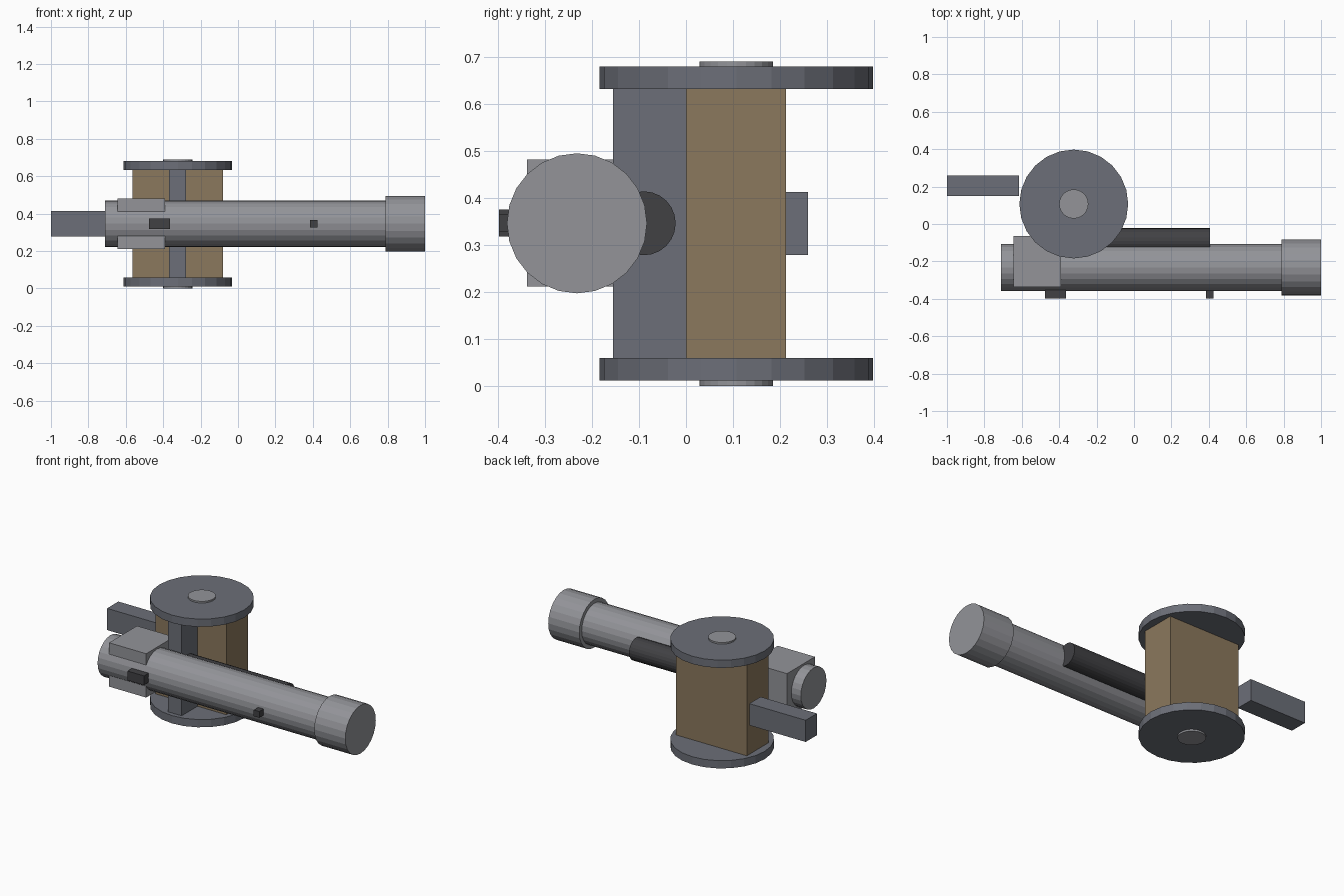
import bpy, bmesh, math
from mathutils import Matrix, Vector

if "Cube" in bpy.data.objects:
    bpy.data.objects.remove(bpy.data.objects["Cube"])


def material(name, rgb):
    """Flat colour given as display values, stored as linear."""
    m = bpy.data.materials.new(name)
    m.diffuse_color = [((c / 255 + 0.055) / 1.055) ** 2.4 for c in rgb] + [1]
    m.use_nodes = True
    m.node_tree.nodes["Principled BSDF"].inputs["Base Color"].default_value = m.diffuse_color
    return m


STEEL = material("light steel", (147, 148, 153))
IRON = material("blue grey iron", (108, 111, 120))
WOOD = material("tan wood", (139, 120, 93))
DARK = material("dark metal", (65, 65, 68))


def finish(name, bm, mat):
    bmesh.ops.recalc_face_normals(bm, faces=bm.faces)
    mesh = bpy.data.meshes.new(name)
    bm.to_mesh(mesh)
    bm.free()
    mesh.materials.append(mat)
    ob = bpy.data.objects.new(name, mesh)
    bpy.context.collection.objects.link(ob)
    return ob


def box(name, lo, hi, mat):
    lo, hi = Vector(lo), Vector(hi)
    bm = bmesh.new()
    bmesh.ops.create_cube(bm, size=1, matrix=Matrix.Translation((lo + hi) / 2)
                          @ Matrix.Diagonal((*(hi - lo), 1)))
    return finish(name, bm, mat)


def cylinder(name, axis, start, end, centre, radius, mat, sides=24):
    """Cylinder along x or z; centre gives the other two coordinates."""
    mid = (start + end) / 2
    if axis == 'x':
        place = Matrix.Translation((mid, *centre)) @ Matrix.Rotation(math.pi / 2, 4, 'Y')
    else:
        place = Matrix.Translation((*centre, mid))
    bm = bmesh.new()
    bmesh.ops.create_cone(bm, cap_ends=True, segments=sides, radius1=radius,
                          radius2=radius, depth=end - start, matrix=place)
    return finish(name, bm, mat)


# Upright pedestal: two discs with hubs, wooden core and a front web
PIVOT = (-0.322, 0.107)
for label, z0, z1, h0, h1 in (("lower", 0.011, 0.059, 0.0, 0.03),
                              ("upper", 0.632, 0.680, 0.66, 0.69)):
    cylinder(label + "_disc", 'z', z0, z1, PIVOT, 0.291, IRON)
    cylinder(label + "_hub", 'z', h0, h1, PIVOT, 0.078, STEEL)
box("wooden_core", (-0.565, 0.0, 0.059), (-0.08, 0.213, 0.632), WOOD)
box("front_web", (-0.37, -0.155, 0.059), (-0.277, 0.0, 0.632), IRON)

# Side arm
box("side_arm", (-1.0, 0.15, 0.279), (-0.615, 0.26, 0.413), IRON)

# Long tube with end collar and rear block
AXIS = (-0.232, 0.346)
cylinder("long_tube", 'x', -0.71, 0.79, AXIS, 0.125, STEEL)
cylinder("end_collar", 'x', 0.788, 1.0, AXIS, 0.149, STEEL)
box("rear_block", (-0.645, -0.338, 0.211), (-0.391, -0.065, 0.482), STEEL)

# Dark rod beside the tube and two sights on its front
cylinder("side_rod", 'x', -0.33, 0.405, (-0.09, 0.346), 0.068, DARK)
box("rear_sight", (-0.477, -0.398, 0.318), (-0.364, -0.33, 0.375), DARK)
box("front_sight", (0.386, -0.398, 0.327), (0.424, -0.34, 0.365), DARK)
